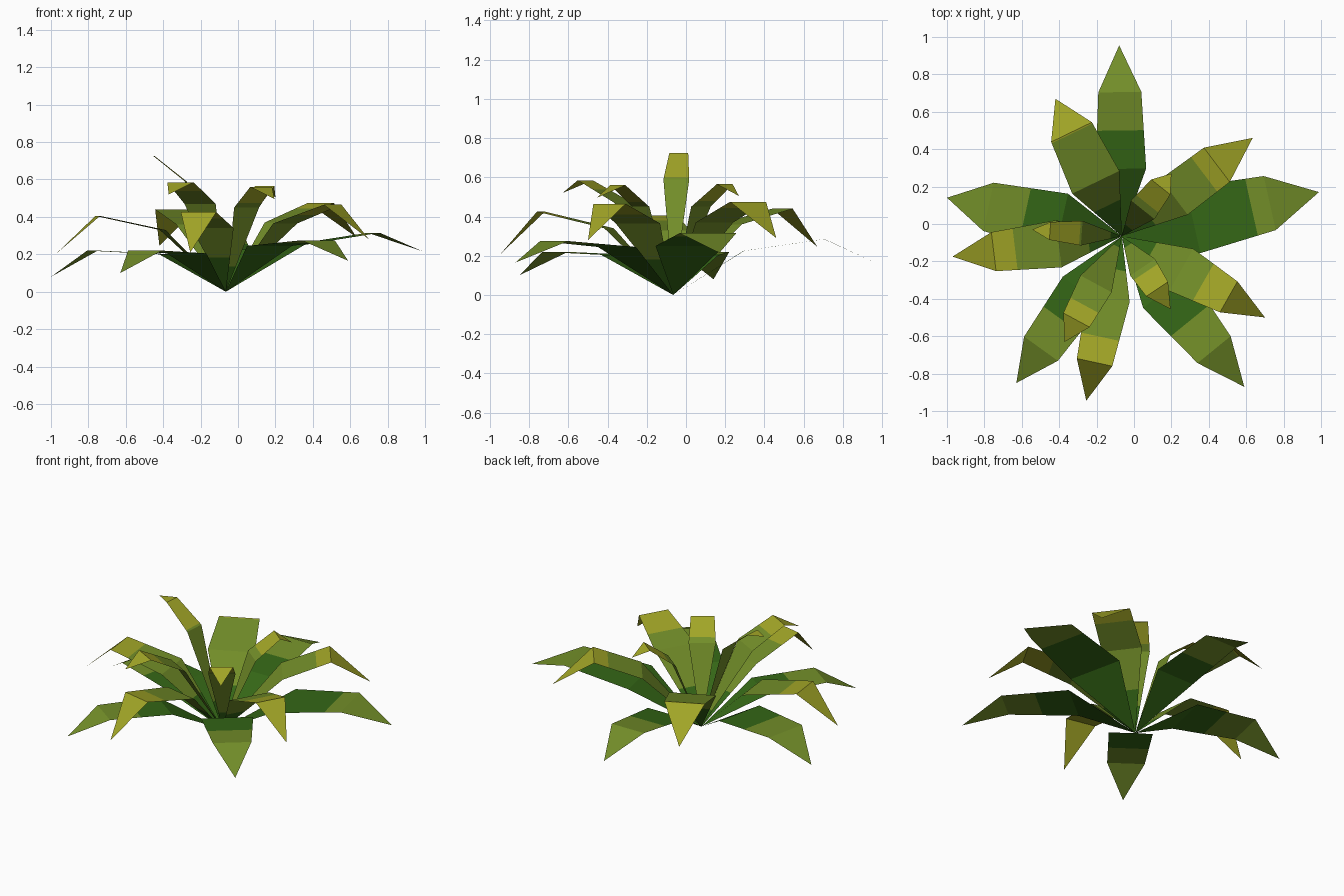
import bpy, math

# Three flat leaf colours, from the base of the plant to the tips
def material(name, rgb):
    m = bpy.data.materials.new(name)
    m.diffuse_color = (*rgb, 1.0)
    return m

MATS = [material("dark_green", (0.035, 0.135, 0.008)),
        material("olive_green", (0.17, 0.27, 0.022)),
        material("yellow_green", (0.36, 0.38, 0.02))]

ROOT = (-0.065, -0.065)   # all leaves grow from this point on the ground


def leaf(name, angle, mid, shoulder, tip, green_end, olive_end):
    """Flat bent blade: point, wide middle, shoulder, pointed tip.
    mid and shoulder are (reach, height, half width), tip is (reach, height)."""
    rows = [(0, 0, 0), mid, shoulder, (*tip, 0)]
    # extra cross cuts where the colour changes
    for cut in (green_end, olive_end):
        for a, b in zip(rows, rows[1:]):
            if a[0] + 0.004 < cut < b[0] - 0.004:
                t = (cut - a[0]) / (b[0] - a[0])
                rows.append(tuple(p + (q - p) * t for p, q in zip(a, b)))
                rows.sort()
                break

    c, s = math.cos(math.radians(angle)), math.sin(math.radians(angle))
    verts, ids = [], []
    for r, z, w in rows:
        row = []
        for side in ((-w, w) if w > 0 else (0,)):
            row.append(len(verts))
            verts.append((ROOT[0] + r * c - side * s, ROOT[1] + r * s + side * c, z))
        ids.append(row)
    faces = [a[:1] + b + a[:0:-1] for a, b in zip(ids, ids[1:])]

    mesh = bpy.data.meshes.new(name)
    mesh.from_pydata(verts, [], faces)
    for m in MATS:
        mesh.materials.append(m)
    for poly, a, b in zip(mesh.polygons, rows, rows[1:]):
        reach = (a[0] + b[0]) / 2
        poly.material_index = (reach > green_end) + (reach > olive_end)
    mesh.update()
    bpy.context.collection.objects.link(bpy.data.objects.new(name, mesh))


# Low outer ring: dark green with olive ends
OUTER = [
    (12.6, (0.39, 0.25, 0.18), (0.81, 0.315, 0.148), (1.08, 0.215), 0.71),
    (90.8, (0.36, 0.225, 0.135), (0.77, 0.285, 0.115), (1.02, 0.17), 0.565),
    (167.6, (0.33, 0.20, 0.16), (0.73, 0.22, 0.132), (0.957, 0.08), 0.53),
    (234.3, (0.36, 0.205, 0.13), (0.741, 0.22, 0.111), (0.967, 0.10), 0.55),
    (309.1, (0.37, 0.245, 0.154), (0.782, 0.275, 0.114), (1.038, 0.165), 0.58)]
for i, (ang, mid, sh, tip, green) in enumerate(OUTER, 1):
    leaf(f"outer_leaf_{i}", ang, mid, sh, tip, green, 2)

# Middle ring: olive with yellow ends
MIDDLE = [
    (36.9, (0.35, 0.37, 0.12), (0.635, 0.475, 0.115), (0.875, 0.29), 0.55),
    (115.8, (0.32, 0.36, 0.14), (0.618, 0.44, 0.121), (0.816, 0.245), 0.61),
    (186.9, (0.34, 0.33, 0.127), (0.69, 0.405, 0.105), (0.912, 0.205), 0.575),
    (257.8, (0.335, 0.34, 0.115), (0.69, 0.425, 0.097), (0.90, 0.21), 0.55),
    (330.4, (0.365, 0.365, 0.13), (0.657, 0.465, 0.095), (0.88, 0.28), 0.50)]
for i, (ang, mid, sh, tip, olive) in enumerate(MIDDLE, 1):
    leaf(f"middle_leaf_{i}", ang, mid, sh, tip, 0.18, olive)

# Upright inner leaves
INNER = [
    (51.6, (0.18, 0.45, 0.08), (0.335, 0.565, 0.065), (0.427, 0.505), 0.22),
    (175.8, (0.215, 0.59, 0.066), (0.385, 0.725, 0.048), (0.48, 0.725), 0.225),
    (241.6, (0.29, 0.47, 0.095), (0.51, 0.585, 0.08), (0.642, 0.52), 0.42),
    (303.7, (0.20, 0.45, 0.08), (0.34, 0.56, 0.07), (0.469, 0.495), 0.23)]
for i, (ang, mid, sh, tip, olive) in enumerate(INNER, 1):
    leaf(f"inner_leaf_{i}", ang, mid, sh, tip, 0.06, olive)
